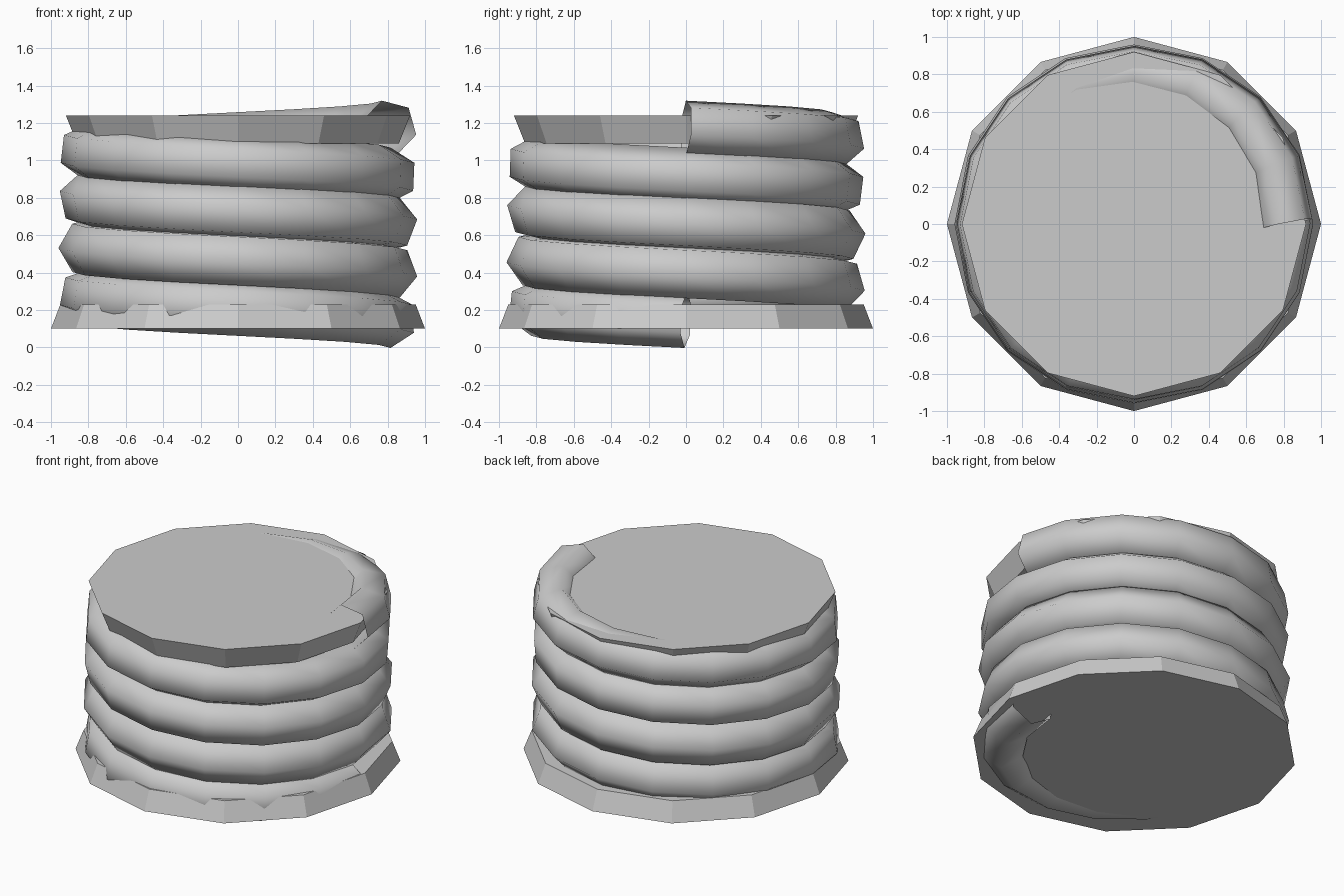
import bpy, bmesh
from math import cos, sin, pi, radians
from mathutils import Vector

if "Cube" in bpy.data.objects:
    bpy.data.objects.remove(bpy.data.objects["Cube"])


def finish(bm, name, smooth):
    me = bpy.data.meshes.new(name)
    bmesh.ops.recalc_face_normals(bm, faces=bm.faces)
    bm.to_mesh(me)
    bm.free()
    for p in me.polygons:
        p.use_smooth = smooth
    ob = bpy.data.objects.new(name, me)
    bpy.context.collection.objects.link(ob)
    return ob


def plate(name, r_low, r_high, z_low, z_high, sides=12):
    bm = bmesh.new()
    bmesh.ops.create_cone(bm, cap_ends=True, segments=sides,
                          radius1=r_low, radius2=r_high, depth=z_high - z_low)
    # one corner points along +x
    a = [v for v in bm.verts]
    for i, v in enumerate(a):
        v.co.z += (z_low + z_high) / 2
    return finish(bm, name, False)


# End plates: twelve-sided, flared
plate("bottom_plate", 1.0, 0.95, 0.10, 0.23)
plate("top_plate", 0.86, 0.92, 1.09, 1.24)

# Coil: hexagonal tube on a four-turn helix, section twisting slowly, open ends
R, r, z0, pitch = 0.81, 0.15, 0.147, 0.257
turns, steps, sides = 4, 16, 6
n = turns * steps
path = [Vector((R * cos(2 * pi * i / steps), -R * sin(2 * pi * i / steps),
                z0 + pitch * i / steps)) for i in range(n + 1)]
bm = bmesh.new()
rings = []
for i, p in enumerate(path):
    d_in = (p - path[max(i - 1, 0)]).normalized()
    d_out = (path[min(i + 1, n)] - p).normalized()
    t = (d_in + d_out).normalized()
    out = Vector((p.x, p.y, 0)).normalized()
    out = (out - t * out.dot(t)).normalized()
    up = out.cross(t)
    if up.z < 0:
        up = -up
    twist = radians(-28 + 74 * i / n)
    rings.append([bm.verts.new(p + out * r * cos(twist + 2 * pi * k / sides)
                               + up * r * sin(twist + 2 * pi * k / sides))
                  for k in range(sides)])
for a, b in zip(rings, rings[1:]):
    for k in range(sides):
        m = (k + 1) % sides
        bm.faces.new((a[k], a[m], b[m], b[k]))
finish(bm, "coil", True)
